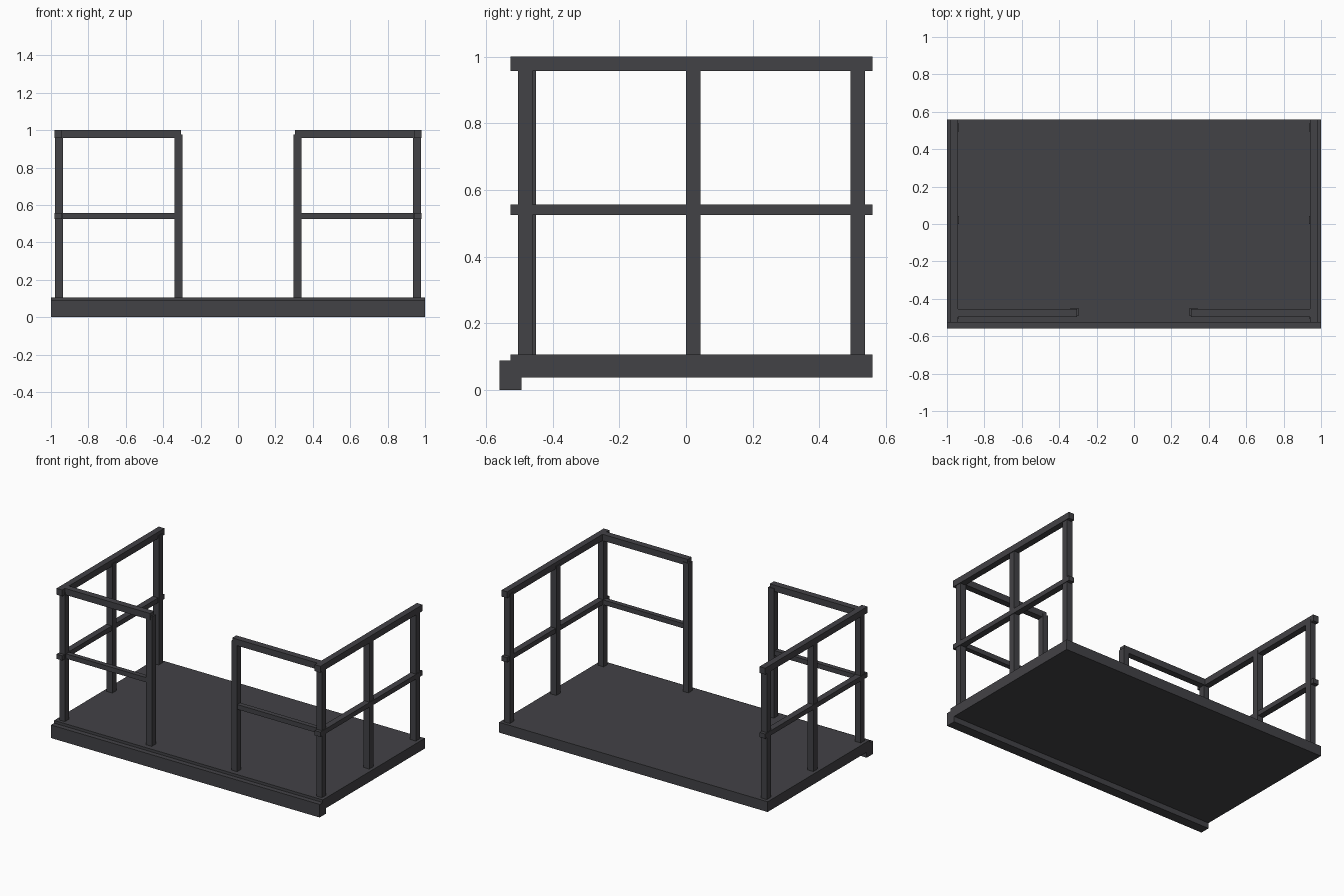
import bpy

default = bpy.data.objects.get("Cube")
if default:
    bpy.data.objects.remove(default, do_unlink=True)

# Single dark painted-metal colour
GREY = (0.055, 0.054, 0.061, 1)
metal = bpy.data.materials.new("dark_grey_metal")
metal.use_nodes = True
metal.diffuse_color = GREY
metal.node_tree.nodes["Principled BSDF"].inputs["Base Color"].default_value = GREY


def box(name, x, y, z):
    """Box spanning the (min, max) range on each axis."""
    bpy.ops.mesh.primitive_cube_add(size=1, location=[sum(r) / 2 for r in (x, y, z)])
    obj = bpy.context.object
    obj.name = name
    obj.scale = [r[1] - r[0] for r in (x, y, z)]
    bpy.ops.object.transform_apply(location=False, rotation=False, scale=True)
    obj.data.materials.append(metal)
    return obj


def pair(name, x, y, z):
    """Left box and its right-hand mirror image."""
    box("left_" + name, x, y, z)
    box("right_" + name, (-x[1], -x[0]), y, z)


DECK_TOP = 0.106
TOP_RAIL = (0.957, 1.0)
MID_RAIL = (0.525, 0.557)
LENGTH = (-0.527, 0.56)

# Platform and front edge beam
box("deck", (-1, 1), LENGTH, (0.037, DECK_TOP))
box("front_beam", (-1, 1), (-0.56, -0.494), (0, 0.088))

# Side railings
for name, y in (("front", -0.504), ("middle", 0.0), ("back", 0.494)):
    pair(name + "_post", (0.936, 0.978), (y, y + 0.043), (DECK_TOP, 0.975))
pair("side_top_rail", (0.94, 0.982), LENGTH, TOP_RAIL)
pair("side_mid_rail", (0.94, 0.982), LENGTH, MID_RAIL)

# Front railings either side of the opening
pair("gate_post", (0.297, 0.339), (-0.493, -0.45), (DECK_TOP, 0.977))
pair("front_top_rail", (0.306, 0.95), (-0.498, -0.455), TOP_RAIL)
pair("front_mid_rail", (0.31, 0.95), (-0.491, -0.459), MID_RAIL)
